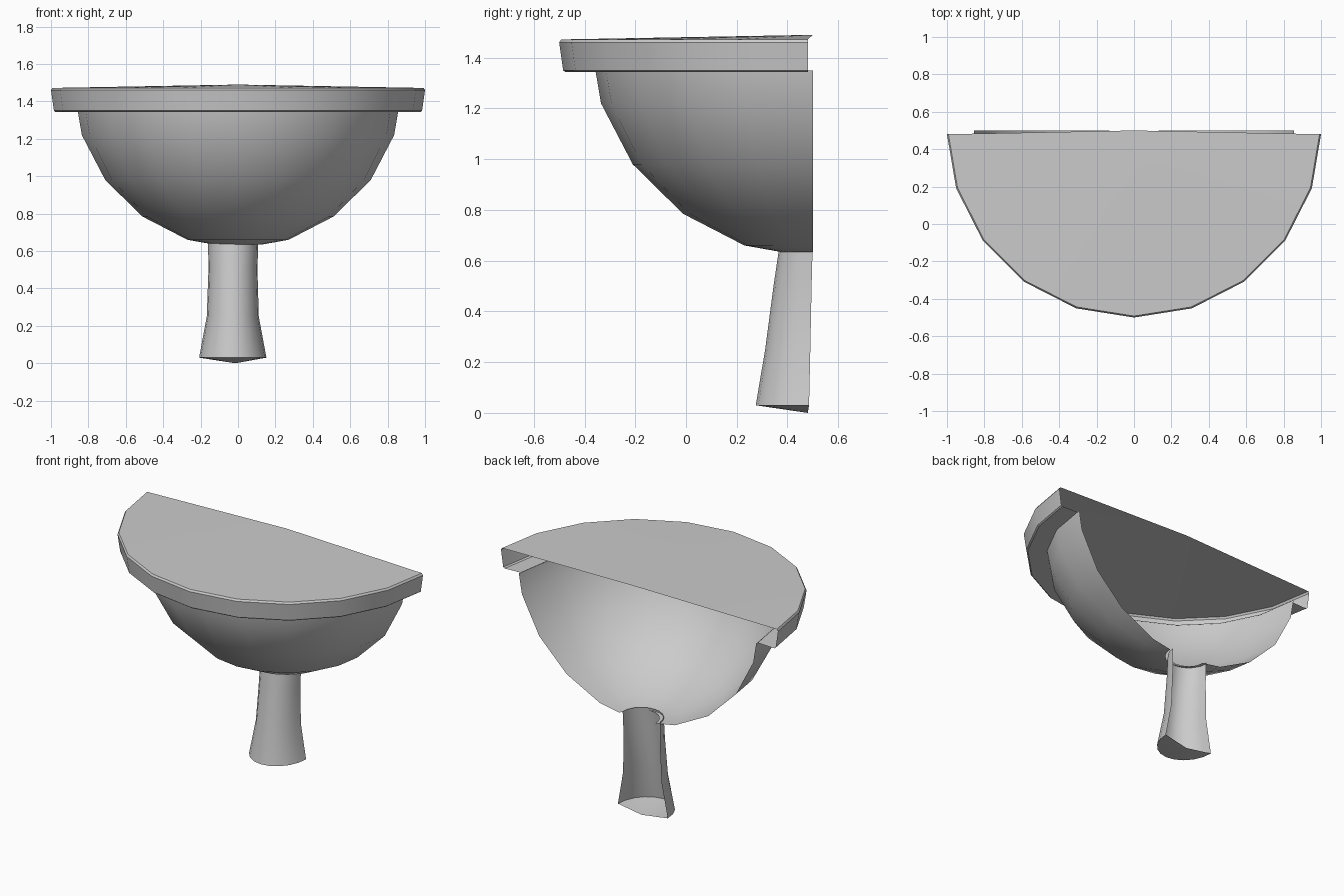
import bpy, bmesh, math

if "Cube" in bpy.data.objects:
    bpy.data.objects.remove(bpy.data.objects["Cube"])

SEG = 10  # facets around each half circle


def half_shell(name, rings, y_max=0.5, angle=40):
    """Loft half rings (rx, ry, cx, cy, z), open at the back; rx = 0 makes a tip."""
    bm = bmesh.new()
    loops = []
    for rx, ry, cx, cy, z in rings:
        if rx == 0:
            loops.append([bm.verts.new((cx, cy, z))] * (SEG + 1))
            continue
        loop = []
        for i in range(SEG + 1):
            a = math.pi * i / SEG
            y = min(cy - ry * math.sin(a), y_max)
            loop.append(bm.verts.new((cx - rx * math.cos(a), y, z)))
        loops.append(loop)
    for low, high in zip(loops, loops[1:]):
        for i in range(SEG):
            quad = [low[i], low[i + 1], high[i + 1], high[i]]
            bm.faces.new(list(dict.fromkeys(quad)))
    mesh = bpy.data.meshes.new(name)
    bm.to_mesh(mesh)
    bm.free()
    obj = bpy.data.objects.new(name, mesh)
    bpy.context.collection.objects.link(obj)
    bpy.ops.object.select_all(action='DESELECT')
    obj.select_set(True)
    bpy.context.view_layer.objects.active = obj
    bpy.ops.object.shade_smooth_by_angle(angle=math.radians(angle))
    return obj


def circles(profile):
    return [(r, r, 0, 0.5, z) for r, z in profile]


# Basin bowl, with an opening above the pedestal
half_shell("basin_bowl", circles([
    (0.13, 0.635), (0.27, 0.66), (0.512, 0.785), (0.71, 0.98),
    (0.835, 1.22), (0.857, 1.35)]))

# Rim: underside ledge, leaning outer wall and small top bevel
half_shell("basin_rim", circles([
    (0.855, 1.347), (0.975, 1.343), (0.984, 1.35), (1.0, 1.46),
    (0.992, 1.472)]), y_max=0.48)

# Gently raised lid closing the top
lid = half_shell("basin_top", circles([(0.992, 1.472), (0, 1.49)]), y_max=0.48)

# Pedestal, flaring towards the foot, with a shallow pointed base
foot = (0.18, 0.21, -0.028, 0.485, 0.03)
half_shell("pedestal", [
    foot,
    (0.139, 0.178, -0.028, 0.49, 0.25),
    (0.131, 0.15, -0.027, 0.495, 0.5),
    (0.134, 0.132, -0.026, 0.499, 0.65)])
half_shell("pedestal_base", [(0, 0, -0.015, 0.48, 0.0), foot])
